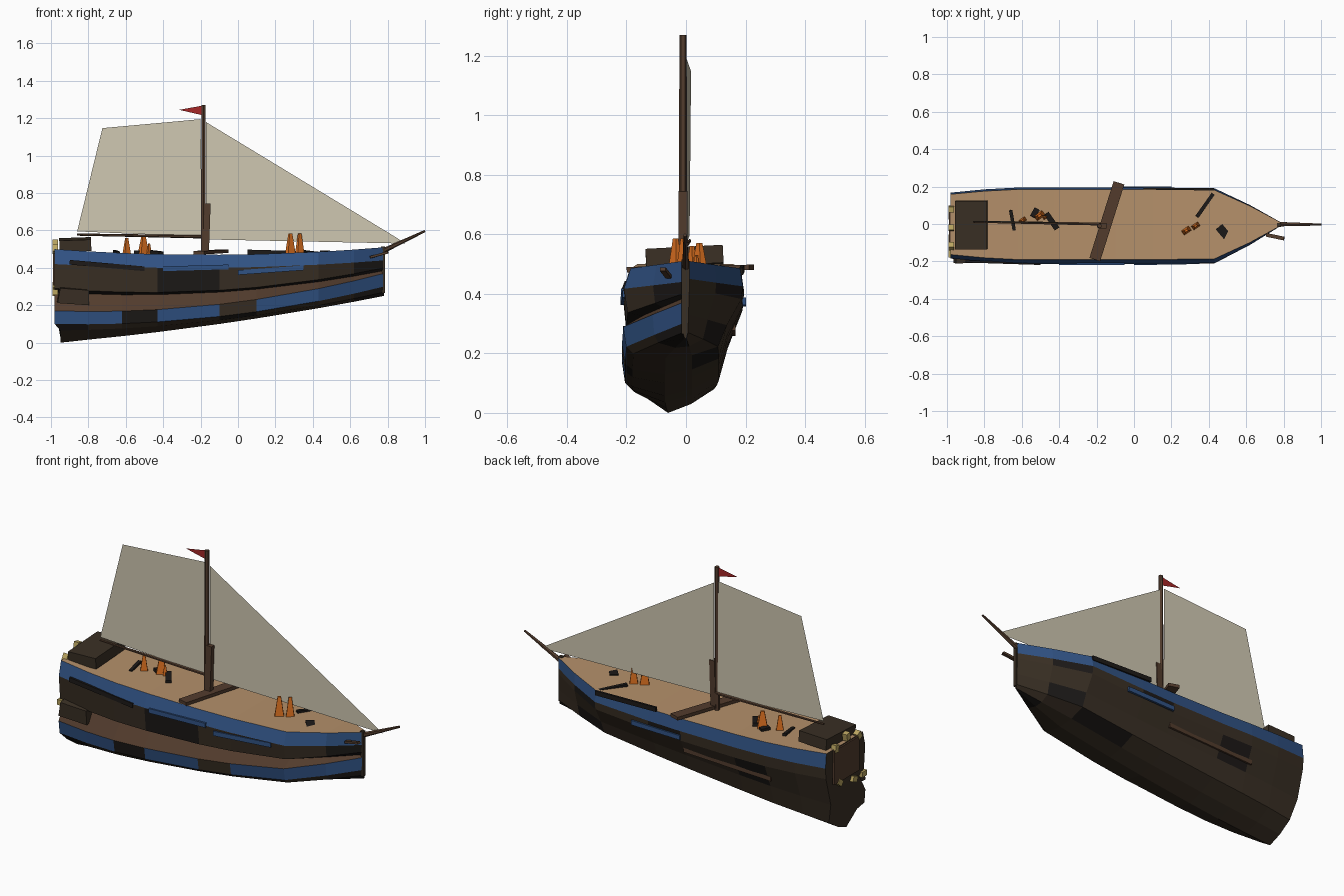
import bpy, bmesh, math
from mathutils import Vector, Matrix, Euler

if "Cube" in bpy.data.objects:
    bpy.data.objects.remove(bpy.data.objects["Cube"])


def mat(name, r, g, b):
    m = bpy.data.materials.new(name)
    m.diffuse_color = (r, g, b, 1)
    m.use_nodes = True
    m.node_tree.nodes["Principled BSDF"].inputs["Base Color"].default_value = m.diffuse_color
    return m


BLUE = mat("blue_paint", .03, .085, .23)
DARK = mat("dark_wood", .042, .029, .018)
BLACK = mat("charred_wood", .012, .010, .009)
BROWN = mat("brown_wood", .085, .045, .026)
DECK = mat("deck_wood", .46, .28, .145)
SAIL = mat("sail_cloth", .62, .57, .44)
ORANGE = mat("flame_orange", .75, .17, .015)
GOLD = mat("gold_trim", .5, .38, .12)
RED = mat("flag_red", .38, .02, .02)


def finish(name, bm, mats):
    bmesh.ops.recalc_face_normals(bm, faces=bm.faces)
    me = bpy.data.meshes.new(name)
    bm.to_mesh(me)
    bm.free()
    for m in mats:
        me.materials.append(m)
    ob = bpy.data.objects.new(name, me)
    bpy.context.collection.objects.link(ob)
    return ob


def box(name, loc, size, m, rot=(0, 0, 0), taper=1.0):
    bm = bmesh.new()
    bmesh.ops.create_cube(bm, size=1)
    for v in bm.verts:
        k = taper if v.co.z > 0 else 1
        v.co = Vector((v.co.x * size[0] * k, v.co.y * size[1] * k, v.co.z * size[2]))
    r = Euler([math.radians(a) for a in rot]).to_matrix().to_4x4()
    bm.transform(Matrix.Translation(loc) @ r)
    return finish(name, bm, [m])


def spar(name, p, q, r1, r2, m, sides=6):
    p, q = Vector(p), Vector(q)
    bm = bmesh.new()
    bmesh.ops.create_cone(bm, cap_ends=True, segments=sides, radius1=r1, radius2=r2, depth=(q - p).length)
    rot = (q - p).to_track_quat('Z', 'Y').to_matrix().to_4x4()
    bm.transform(Matrix.Translation((p + q) / 2) @ rot)
    return finish(name, bm, [m])


def sheet(name, pts, m):
    bm = bmesh.new()
    bm.faces.new([bm.verts.new(p) for p in pts])
    return finish(name, bm, [m])


# Hull: lofted cross-section (y, z at stern, z amidships, z at bow), notched on the -y side
profile = [(-.19, .50, .47, .51), (-.213, .42, .40, .44), (-.20, .29, .28, .40),
           (-.15, .27, .27, .385), (-.215, .17, .205, .37), (-.205, .10, .14, .30),
           (-.18, .065, .12, .27), (-.07, 0, .10, .25), (.02, .03, .12, .25),
           (.11, .08, .16, .27), (.14, .20, .25, .33), (.19, .36, .35, .42),
           (.195, .42, .405, .45), (.185, .50, .47, .51)]
stations = [(-.98, .86), (-.8, .95), (-.62, 1), (-.43, 1), (-.1, 1),
            (.1, 1), (.43, .98), (.62, .52), (.78, .06)]
# colour of each longitudinal strake: 0 blue, 1 dark, 2 brown, 3 black, 4 deck
strakes = [0, 1, 3, 2, 0, 1, 1, 1, 1, 1, 1, 1, 0, 4]
patches = {(4, 2): 3, (4, 4): 1, (5, 0): 3, (5, 4): 3, (5, 7): 3, (1, 3): 3, (1, 7): 3,
           (9, 6): 3, (8, 5): 3, (10, 2): 3, (11, 4): 3, (6, 7): 3, (7, 7): 3, (11, 6): 3}
bm = bmesh.new()
rings = []
for x, w in stations:
    t = (x + .1) / .88
    ring = []
    for y, s, mid, b in profile:
        z = mid + (b - s) / 2 * t + ((b + s) / 2 - mid) * t * t
        dx = .03 if x < -.9 and s < .09 else 0
        ring.append(bm.verts.new((x + dx, y * w, z)))
    rings.append(ring)
n = len(profile)
for i, (a, b) in enumerate(zip(rings, rings[1:])):
    for j in range(n):
        f = bm.faces.new((a[j], a[(j + 1) % n], b[(j + 1) % n], b[j]))
        f.material_index = patches.get((j, i), strakes[j])
for ring in (rings[0], rings[-1]):
    bm.faces.new(ring).material_index = 1
finish("hull", bm, [BLUE, DARK, BROWN, BLACK, DECK])

# Loose planks along both sides
for i, (p, q, m) in enumerate([
        ((-.4, -.213, .395), (-.05, -.213, .405), BLUE), ((0, -.214, .375), (.35, -.208, .40), BLUE),
        ((-.9, -.20, .43), (-.5, -.213, .395), BLACK), ((-.1, .195, .37), (.2, .195, .375), BLUE),
        ((.05, .19, .485), (.43, .185, .475), BLACK), ((-.64, .16, .27), (-.1, .16, .29), BROWN)]):
    p, q = Vector(p), Vector(q)
    d = q - p
    box("side_plank_%d" % i, (p + q) / 2, (d.length, .012, .025), m,
        (0, -math.degrees(math.atan2(d.z, d.x)), math.degrees(math.atan2(d.y, d.x))))

# Stern: transom panel, lockers and gilded trim
box("transom_panel", (-.982, -.01, .40), (.014, .22, .19), BROWN)
box("stern_locker", (-.87, -.005, .525), (.17, .26, .06), DARK, (3, -2, 0))
box("broken_locker", (-.88, -.14, .255), (.17, .14, .08), DARK, (8, 4, 3), .9)
for i, (y, z) in enumerate([(-.16, .27), (-.08, .27), (.05, .30), (-.12, .50), (-.02, .53), (.08, .50)]):
    box("stern_trim_%d" % i, (-.978, y, z), (.03, .04, .03), GOLD, (20 * i, 0, 0))

# Mast, mast step, boom, bowsprit and fallen yard
spar("mast", (-.185, -.01, .46), (-.185, -.01, 1.27), .015, .012, BROWN)
box("mast_step", (-.167, -.01, .61), (.032, .03, .27), BROWN, (0, 2, 0))
box("fallen_yard", (-.145, .015, .485), (.06, .43, .018), BROWN, (1, 0, -17.5))
spar("boom", (-.86, .012, .578), (-.18, 0, .566), .006, .009, BROWN)
spar("bowsprit", (.70, .0, .455), (1.0, -.003, .597), .016, .006, BROWN)
box("bow_post", (.775, -.005, .39), (.02, .02, .25), DARK)
box("bow_plank", (.755, -.068, .47), (.10, .02, .012), BROWN, (0, -15, -12))

# Sails and pennant
sheet("main_sail", [(-.86, .012, .595), (-.725, .017, 1.147), (-.2, 0, 1.195), (-.195, 0, .567)], SAIL)
sheet("fore_sail", [(-.172, 0, 1.18), (.85, 0, .56), (.895, 0, .53), (-.172, 0, .552)], SAIL)
sheet("pennant", [(-.185, -.01, 1.268), (-.185, -.01, 1.215), (-.315, -.01, 1.245)], RED)

# Flames on the deck
for i, (x, y, h, w) in enumerate([(-.595, .02, .09, .04), (-.505, .045, .10, .055), (-.475, .035, .06, .025),
                                  (.28, -.035, .115, .05), (.33, -.01, .115, .045)]):
    box("flame_%d" % i, (x, y, .47 + h / 2), (w, w * .6, h), ORANGE, (0, 0, 35), .35)

# Charred debris
for i, (x, y, l, w, a) in enumerate([(-.44, .015, .10, .03, -55), (-.65, .02, .11, .018, -80),
                                     (.48, -.045, .08, .045, -50), (.38, .10, .15, .02, 55), (-.53, .06, .05, .03, 60)]):
    box("debris_%d" % i, (x, y, .482), (l, w, .018), BLACK, (0, 4, a))
